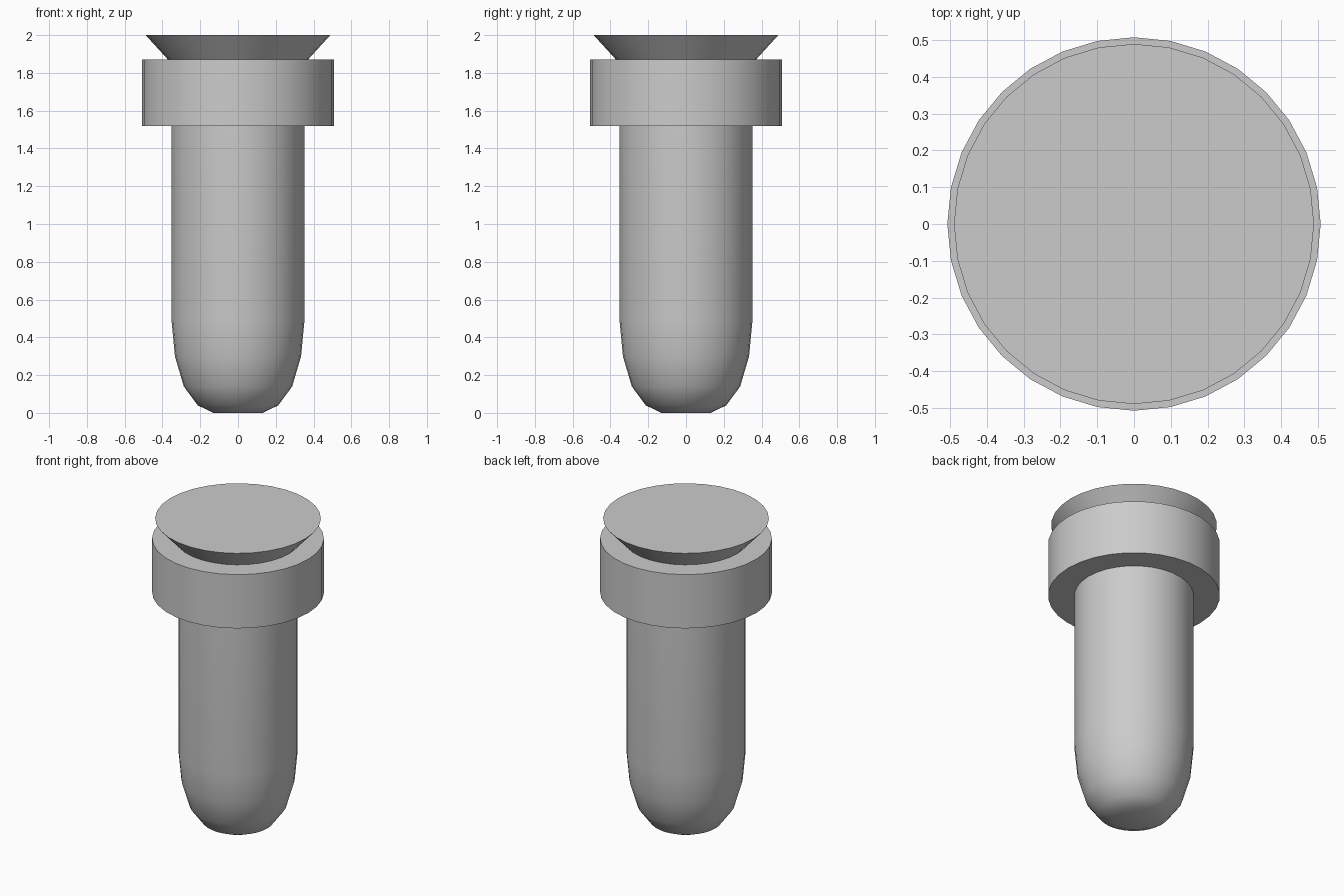
import bpy, bmesh
from math import cos, sin, tau, radians

if "Cube" in bpy.data.objects:
    bpy.data.objects.remove(bpy.data.objects["Cube"])

SIDES = 32


def lathe(name, profile, closed=False):
    """Revolve (radius, z) points about z; open profiles get capped ends."""
    bm = bmesh.new()
    rings = [[bm.verts.new((r * cos(tau * i / SIDES), r * sin(tau * i / SIDES), z))
              for i in range(SIDES)] for r, z in profile]
    pairs = list(zip(rings, rings[1:]))
    if closed:
        pairs.append((rings[-1], rings[0]))
    else:
        bm.faces.new(rings[0][::-1])
        bm.faces.new(rings[-1])
    for low, high in pairs:
        for i in range(SIDES):
            j = (i + 1) % SIDES
            bm.faces.new((low[i], low[j], high[j], high[i]))
    bmesh.ops.recalc_face_normals(bm, faces=bm.faces)
    mesh = bpy.data.meshes.new(name)
    bm.to_mesh(mesh)
    bm.free()
    obj = bpy.data.objects.new(name, mesh)
    bpy.context.collection.objects.link(obj)
    bpy.ops.object.select_all(action='DESELECT')
    obj.select_set(True)
    bpy.context.view_layer.objects.active = obj
    bpy.ops.object.shade_smooth_by_angle(angle=radians(35))
    return obj


# Shaft with rounded tip, flaring out to a flat disc head
lathe("shaft_and_head", [
    (0.13, 0.0), (0.213, 0.04), (0.287, 0.14), (0.334, 0.30), (0.352, 0.49),
    (0.352, 1.85), (0.489, 2.0)])

# Thick collar ring around the neck
lathe("collar", [
    (0.352, 1.52), (0.507, 1.52), (0.507, 1.87), (0.352, 1.87)], closed=True)
